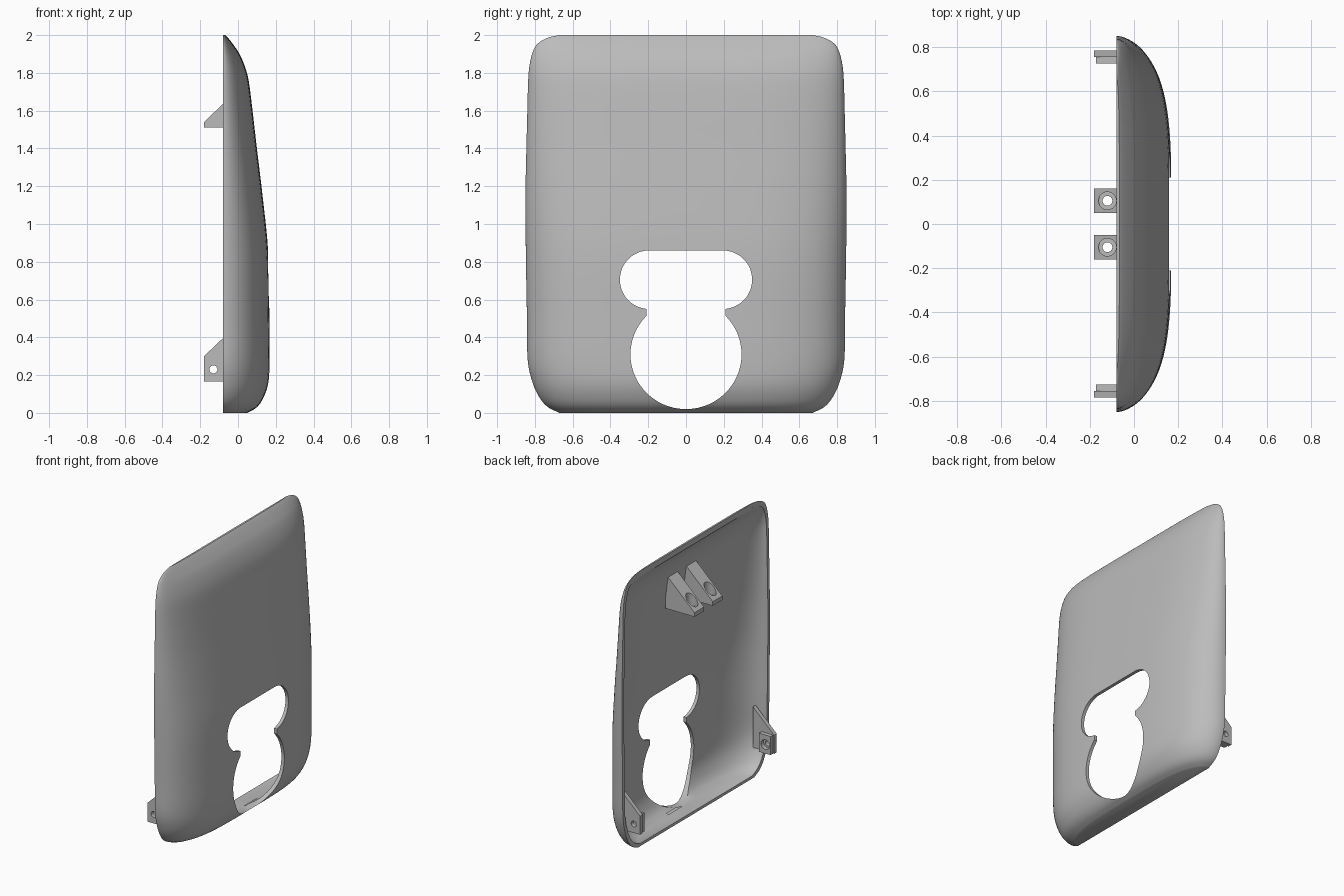
import bpy, bmesh, math
from mathutils import Vector

cube = bpy.data.objects.get("Cube")
if cube:
    bpy.data.objects.remove(cube, do_unlink=True)

grey = bpy.data.materials.new("plain grey")
grey.use_nodes = True
grey.diffuse_color = (0.5, 0.5, 0.5, 1)
grey.node_tree.nodes["Principled BSDF"].inputs["Base Color"].default_value = (0.5, 0.5, 0.5, 1)

BACK = -0.08


def add_loft(name, rings):
    """Closed solid through equal-length rings of points."""
    bm = bmesh.new()
    loops = [[bm.verts.new(p) for p in ring] for ring in rings]
    n = len(loops[0])
    for a, b in zip(loops, loops[1:]):
        for i in range(n):
            j = (i + 1) % n
            bm.faces.new((a[i], a[j], b[j], b[i]))
    bm.faces.new(loops[0])
    bm.faces.new(loops[-1])
    bmesh.ops.recalc_face_normals(bm, faces=bm.faces)
    mesh = bpy.data.meshes.new(name)
    bm.to_mesh(mesh)
    bm.free()
    mesh.materials.append(grey)
    obj = bpy.data.objects.new(name, mesh)
    bpy.context.collection.objects.link(obj)
    return obj


def cylinder(name, radius, start, end):
    axis = Vector(end) - Vector(start)
    turn = axis.to_track_quat('Z', 'Y')
    circle = [turn @ Vector((radius * math.cos(a), radius * math.sin(a), 0))
              for a in (math.tau * i / 32 for i in range(32))]
    return add_loft(name, [[p + Vector(e) for p in circle] for e in (start, end)])


def plate(name, outline, y0, y1):
    """Extrude an (x, z) outline along y."""
    return add_loft(name, [[(x, y, z) for x, z in outline] for y in (y0, y1)])


def cut(obj, *cutters):
    for c in cutters:
        mod = obj.modifiers.new("cut", 'BOOLEAN')
        mod.operation = 'DIFFERENCE'
        mod.solver = 'EXACT'
        mod.object = c
    bpy.context.view_layer.update()
    graph = bpy.context.evaluated_depsgraph_get()
    mesh = bpy.data.meshes.new_from_object(obj.evaluated_get(graph))
    obj.modifiers.clear()
    obj.data = mesh
    for c in cutters:
        bpy.data.objects.remove(c, do_unlink=True)


def smooth_path(keys, steps):
    """Catmull-Rom curve through the keys."""
    k = [Vector(p) for p in keys]
    k = [2 * k[0] - k[1]] + k + [2 * k[-1] - k[-2]]
    path = []
    for a, b, c, d in zip(k, k[1:], k[2:], k[3:]):
        for i in range(steps):
            t = i / steps
            path.append(0.5 * (2 * b + (c - a) * t + (2 * a - 5 * b + 4 * c - d) * t * t
                               + (3 * b - a - 3 * c + d) * t ** 3))
    return path + [k[-2]]


def section(z, width, depth, back):
    """Flattened dome cross-section, closed by a straight back."""
    ring = [(back, width, z)] if back < BACK else []
    for i in range(49):
        a = math.pi * i / 48
        c, s = math.cos(a), max(math.sin(a), 0)
        y = math.copysign(abs(c) ** 0.5, c) if i != 24 else 0
        ring.append((BACK + depth * s ** 1.05, width * y, z))
    if back < BACK:
        ring.append((back, -width, z))
    return ring


# Cover shell: height, half width, depth
keys = [(0, .67, .13), (.03, .73, .18), (.08, .775, .215), (.16, .812, .242),
        (.28, .838, .249), (.5, .842, .247), (.85, .848, .24), (1.15, .85, .21),
        (1.4, .845, .18), (1.6, .84, .157), (1.75, .836, .138), (1.83, .83, .118),
        (1.9, .815, .088), (1.95, .79, .055), (1.985, .735, .028), (2, .67, .014)]
rows = smooth_path(keys, 4)
shell = add_loft("cover_shell", [section(z, w, d, BACK) for z, w, d in rows])
hollow = add_loft("hollow_cutter", [section(.02 + .976 * z, w - .024, max(d - .024, .004), -.3)
                                    for z, w, d in rows])

# Keyhole opening: a round hole below a wide slot
half = []
for i in range(33):
    a = math.radians(-90 + 134.5 * i / 32)
    half.append((.294 * math.cos(a), .31 + .29 * math.sin(a)))
for i in range(25):
    a = math.radians(-90 + 180 * i / 24)
    half.append((.195 + .155 * math.cos(a), .705 + .155 * math.sin(a)))
    if i == 0:
        half[-1] = (half[-2][0], .55)
outline = half + [(-y, z) for y, z in reversed(half[1:])]
opening = add_loft("opening_cutter", [[(x, y, z) for y, z in outline] for x in (-.3, .4)])
cut(shell, hollow, opening)
parts = [shell]

for side, label in ((1, "left"), (-1, "right")):
    # Upper wedge lugs with counterbored vertical holes
    lug = plate("upper_lug_" + label,
                [(-.18, 1.51), (-.18, 1.54), (.045, 1.754), (.055, 1.51)],
                side * .05, side * .16)
    x, y = -.12, side * .105
    cut(lug, cylinder("bore", .022, (x, y, 1.4), (x, y, 1.7)),
        cylinder("counterbore", .04, (x, y, 1.535), (x, y, 1.8)))

    # Lower side tabs: gusset plate plus thicker boss, drilled sideways
    gusset = plate("lower_gusset_" + label,
                   [(-.18, .165), (-.18, .3), (-.01, .462), (-.01, .165)],
                   side * .755, side * .785)
    boss = plate("lower_boss_" + label,
                 [(-.172, .165), (-.172, .3), (-.08, .3), (-.08, .165)],
                 side * .725, side * .755)
    x, z = -.13, .23
    cut(gusset, cylinder("bore", .021, (x, side * .6, z), (x, side * .9, z)))
    cut(boss, cylinder("recess", .035, (x, side * .6, z), (x, side * .9, z)))
    parts += [lug, gusset, boss]

# Smooth shading with crisp edges
bpy.ops.object.select_all(action='DESELECT')
for p in parts:
    p.select_set(True)
bpy.context.view_layer.objects.active = shell
bpy.ops.object.shade_smooth_by_angle(angle=math.radians(35))
